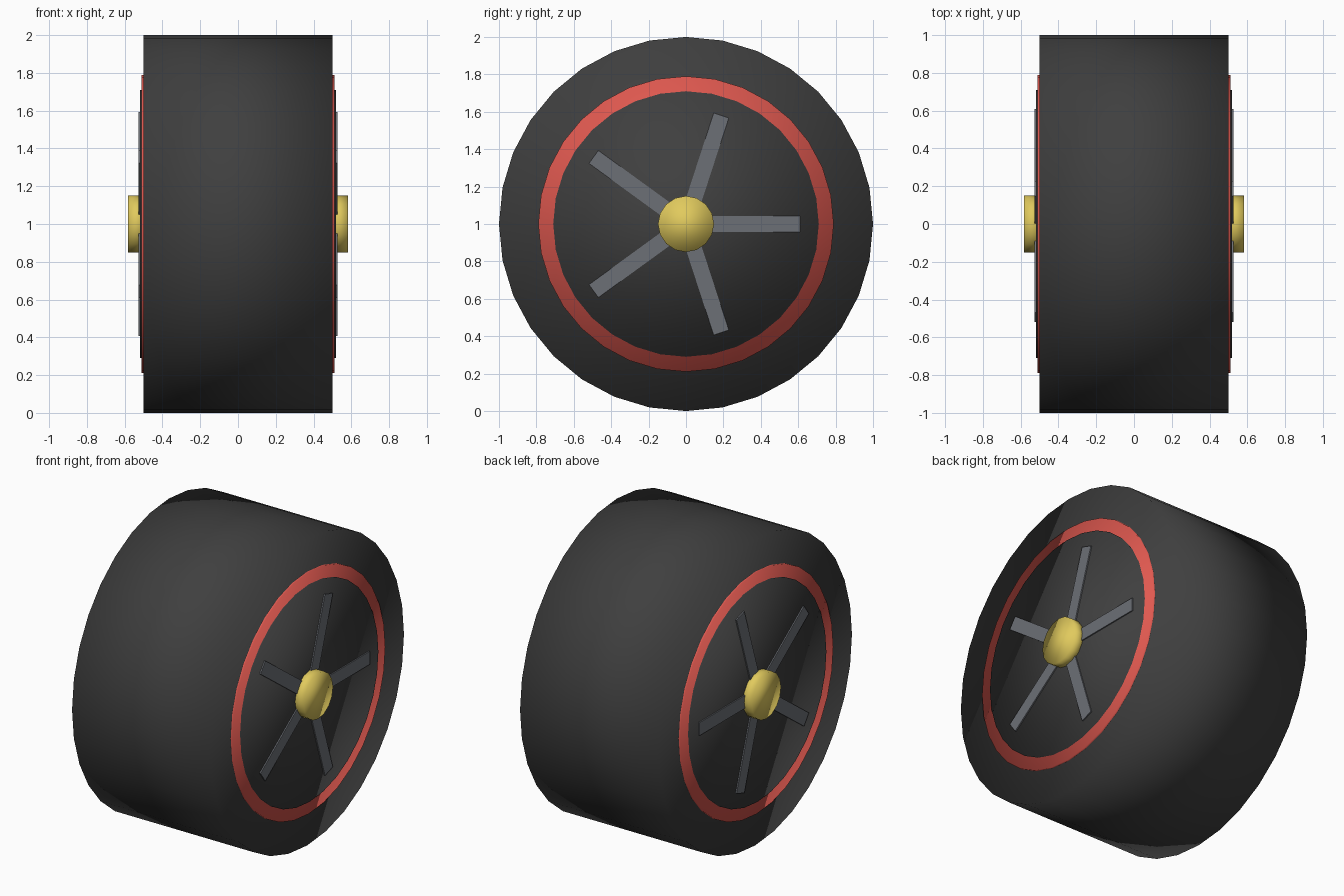
import bpy
import math
from mathutils import Matrix

cube = bpy.data.objects.get("Cube")
if cube:
    bpy.data.objects.remove(cube, do_unlink=True)


def material(name, rgb):
    m = bpy.data.materials.new(name)
    m.use_nodes = True
    m.diffuse_color = (*rgb, 1)
    m.node_tree.nodes["Principled BSDF"].inputs["Base Color"].default_value = (*rgb, 1)
    return m


rubber = material("black rubber", (0.05, 0.05, 0.05))
red = material("red stripe", (0.75, 0.1, 0.08))
steel = material("grey steel", (0.15, 0.16, 0.18))
gold = material("gold", (0.75, 0.59, 0.11))


def disc(name, radius, x0, x1, sides, mat):
    """Smooth-shaded cylinder along x, at axle height."""
    bpy.ops.mesh.primitive_cylinder_add(
        vertices=sides, radius=radius, depth=abs(x1 - x0),
        location=((x0 + x1) / 2, 0, 1), rotation=(0, math.pi / 2, 0))
    ob = bpy.context.object
    ob.name = name
    ob.data.materials.append(mat)
    bpy.ops.object.shade_smooth()
    return ob


def spoke(name, angle, x0, x1, length, width):
    """Flat bar running out from the axle; angle zero points to the back."""
    bpy.ops.mesh.primitive_cube_add(size=1)
    ob = bpy.context.object
    ob.name = name
    ob.data.transform(Matrix.Translation(((x0 + x1) / 2, length / 2, 0))
                      @ Matrix.Diagonal((abs(x1 - x0), length, width, 1)))
    ob.location.z = 1
    ob.rotation_euler.x = angle
    ob.data.materials.append(mat := steel)
    return ob


# Tyre
disc("tyre", 1, -0.5, 0.5, 32, rubber)

# Both wheel faces are mirror images
for side, s in (("left", 1), ("right", -1)):
    disc(f"{side}_stripe", 0.79, s * 0.48, s * 0.512, 32, red)
    disc(f"{side}_wheel_disc", 0.71, s * 0.48, s * 0.518, 32, rubber)
    for i in range(5):
        spoke(f"{side}_spoke_{i + 1}", i * math.tau / 5, s * 0.49, s * 0.526, 0.61, 0.085)
    disc(f"{side}_hub", 0.15, s * 0.49, s * 0.582, 16, gold)
